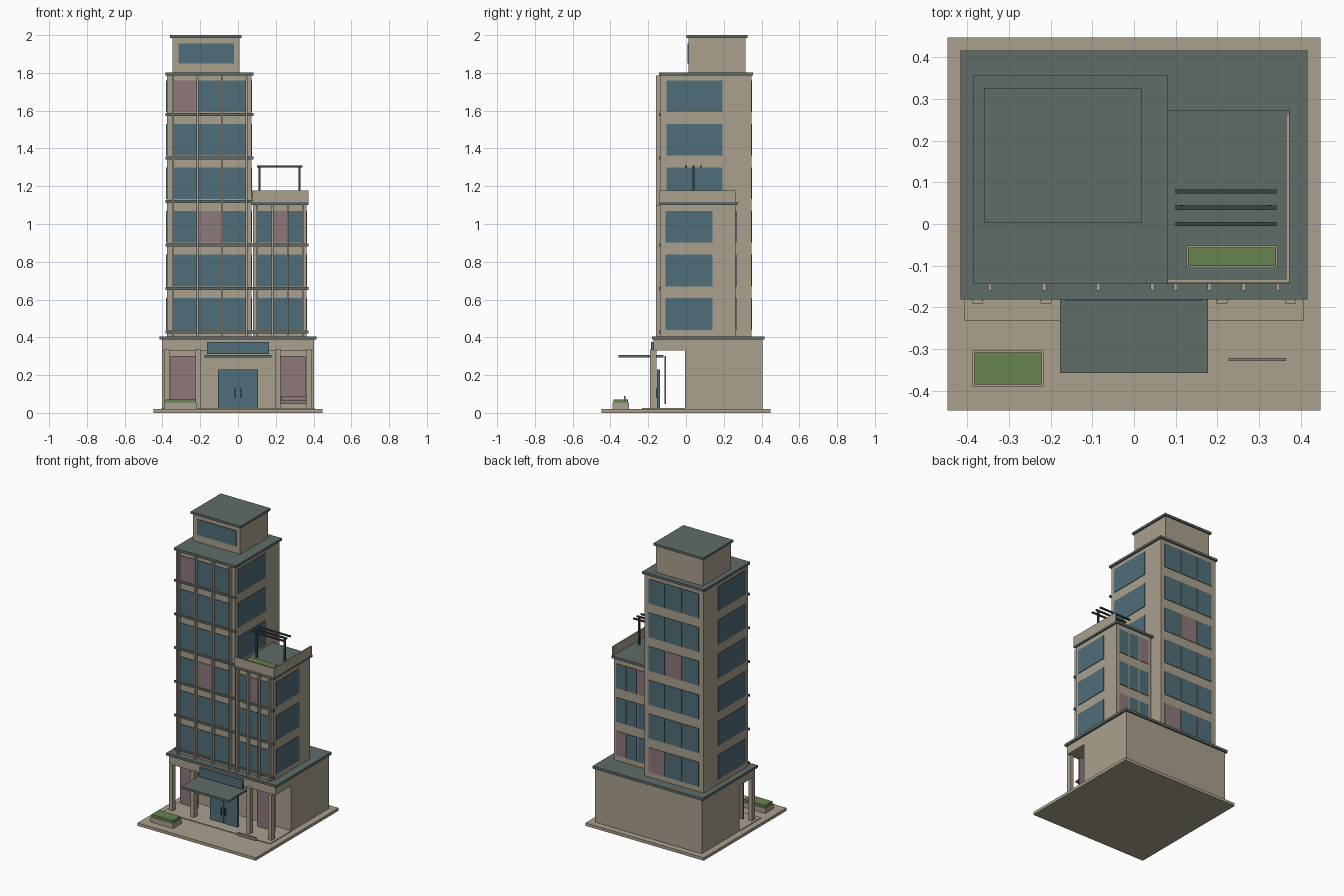
import bpy
import bmesh
from mathutils import Matrix, Vector

cube = bpy.data.objects.get("Cube")
if cube:
    bpy.data.objects.remove(cube, do_unlink=True)


def material(name, color):
    mat = bpy.data.materials.new(name)
    mat.use_nodes = True
    mat.diffuse_color = (*color, 1)
    shader = mat.node_tree.nodes["Principled BSDF"]
    shader.inputs["Base Color"].default_value = (*color, 1)
    shader.inputs["Roughness"].default_value = 0.8
    return mat


stone = material("warm stone", (0.40, 0.35, 0.27))
roof = material("slate green roof", (0.115, 0.15, 0.135))
glass = material("blue glass", (0.08, 0.155, 0.19))
rose = material("rose panel", (0.27, 0.185, 0.195))
leaf = material("hedge green", (0.135, 0.23, 0.08))
metal = material("dark metal", (0.045, 0.055, 0.055))


def boxes(name, mat, *ranges):
    """One object made of boxes, each given as x, y and z (low, high) pairs."""
    bm = bmesh.new()
    for spans in ranges:
        mid = Vector([(a + b) / 2 for a, b in spans])
        size = [b - a for a, b in spans]
        bmesh.ops.create_cube(bm, size=1, matrix=Matrix.Translation(mid) @ Matrix.Diagonal((*size, 1)))
    mesh = bpy.data.meshes.new(name)
    bm.to_mesh(mesh)
    bm.free()
    mesh.materials.append(mat)
    obj = bpy.data.objects.new(name, mesh)
    bpy.context.collection.objects.link(obj)
    return obj


def around(center, half):
    return (center - half, center + half)


FLOOR = 0.2304
SILL = 0.44
PANE = 0.167
BASE = 0.405


def floor_span(floor):
    z = SILL + floor * FLOOR
    return (z, z + PANE)


def block(name, body_x, body_y, top, floors, bay_x, rose_front, rose_back, side_y, sides):
    """A glazed block with fins, floor ledges, window bays and a roof slab."""
    boxes(name + "_walls", stone, (body_x, body_y, (BASE, top)))
    lip_x = (body_x[0] - 0.009, body_x[1] + 0.011)
    lip_y = (body_y[0] - 0.009, body_y[1] + 0.01)
    boxes(name + "_roof", roof, (lip_x, lip_y, (top, top + 0.016)))
    # floor ledges and vertical fins on the front
    boxes(name + "_ledges", roof, *[
        (lip_x, (lip_y[0], body_y[0]), around(SILL - 0.012 + i * FLOOR, 0.007)) for i in range(floors)])
    bay = (bay_x[1] - bay_x[0]) / 3
    boxes(name + "_fins", stone, *[
        (around(bay_x[0] + i * bay, 0.005), (body_y[0] - 0.025, body_y[0]), (BASE, top)) for i in range(4)])
    # window bays, a few of them with rose panels
    faces = [("front", around(body_y[0], 0.004), rose_front), ("back", around(body_y[1], 0.004), rose_back)]
    for face, depth, special in faces:
        panes = {glass: [], rose: []}
        for floor in range(floors):
            for i in range(3):
                x = around(bay_x[0] + (i + 0.5) * bay, bay / 2 - 0.004)
                panes[rose if (floor, i) in special else glass].append((x, depth, floor_span(floor)))
        boxes(f"{name}_{face}_windows", glass, *panes[glass])
        boxes(f"{name}_{face}_panels", rose, *panes[rose])
    # wide side windows
    boxes(name + "_side_windows", glass, *[
        (around(x, 0.004), side_y, floor_span(floor)) for x in sides for floor in range(floors)])


# plaza and podium
boxes("plaza", stone, (around(0, 0.447), around(0, 0.447), (0, 0.02)))
boxes("porch_step", stone, (around(0, 0.406), (-0.233, 0), (0.015, 0.025)))
boxes("podium_walls", stone, (around(0, 0.403), (-0.005, 0.405), (0.02, 0.388)))
boxes("porch_beam", stone, (around(0, 0.403), (-0.172, 0), (0.33, 0.388)))
boxes("podium_roof", roof, (around(0, 0.416), (-0.181, 0.416), (0.388, BASE)))
boxes("porch_columns", stone, *[
    (around(x, 0.013), (-0.191, -0.157), (0.02, 0.335)) for x in (-0.375, -0.211, 0.211, 0.375)])

# entrance
boxes("entrance_canopy", roof, (around(0, 0.178), (-0.357, -0.12), (0.292, 0.306)))
boxes("transom_window", glass, (around(0, 0.163), (-0.185, -0.17), (0.312, 0.375)))
boxes("entrance_doors", glass, *[
    (around(s * 0.053, 0.052), (-0.154, -0.137), (0.022, 0.23)) for s in (-1, 1)])
boxes("door_handles", metal, *[
    (around(s * 0.015, 0.003), (-0.162, -0.153), (0.08, 0.13)) for s in (-1, 1)])
boxes("shop_panels", rose, *[
    (around(s * 0.291, 0.067), (-0.115, -0.105), (0.048, 0.3)) for s in (-1, 1)])

# plaza furniture
boxes("plaza_planter", stone, ((-0.388, -0.217), (-0.39, -0.303), (0.02, 0.055)))
boxes("plaza_hedge", leaf, ((-0.383, -0.222), (-0.385, -0.308), (0.05, 0.072)))
boxes("plaza_rail", rose, ((0.227, 0.364), (-0.328, -0.321), (0.066, 0.09)))

# tower and lower annex
block("tower", (-0.376, 0.071), (-0.135, 0.346), 1.785, 6, (-0.345, 0.044),
      {(5, 0), (2, 1)}, {(3, 1), (0, 2)}, (-0.103, 0.193), (-0.376, 0.071))
block("annex", (0.08, 0.362), (-0.135, 0.263), 1.1, 3, (0.1, 0.345),
      {(2, 1)}, {(2, 0), (0, 2)}, (-0.108, 0.14), (0.362,))

# penthouse
boxes("penthouse_walls", stone, ((-0.348, 0.007), (0.013, 0.315), (1.8, 1.985)))
boxes("penthouse_roof", roof, ((-0.359, 0.018), (0.002, 0.326), (1.985, 2)))
boxes("penthouse_window", glass, ((-0.315, -0.02), (0.008, 0.016), (1.85, 1.956)))

# roof terrace
boxes("terrace_parapet", stone,
      ((0.073, 0.373), (-0.142, -0.132), (1.114, 1.177)),
      ((0.364, 0.373), (-0.142, 0.264), (1.114, 1.177)))
boxes("terrace_planter", stone, ((0.126, 0.344), (-0.105, -0.052), (1.114, 1.145)))
boxes("terrace_hedge", leaf, ((0.13, 0.34), (-0.101, -0.056), (1.14, 1.16)))
boxes("pergola_posts", metal, *[
    (around(x, 0.005), around(0.04, 0.005), (1.114, 1.302)) for x in (0.114, 0.325)])
boxes("pergola_slats", metal, *[
    ((0.1, 0.342), around(y, 0.005), (1.3, 1.31)) for y in (0, 0.039, 0.078)])
